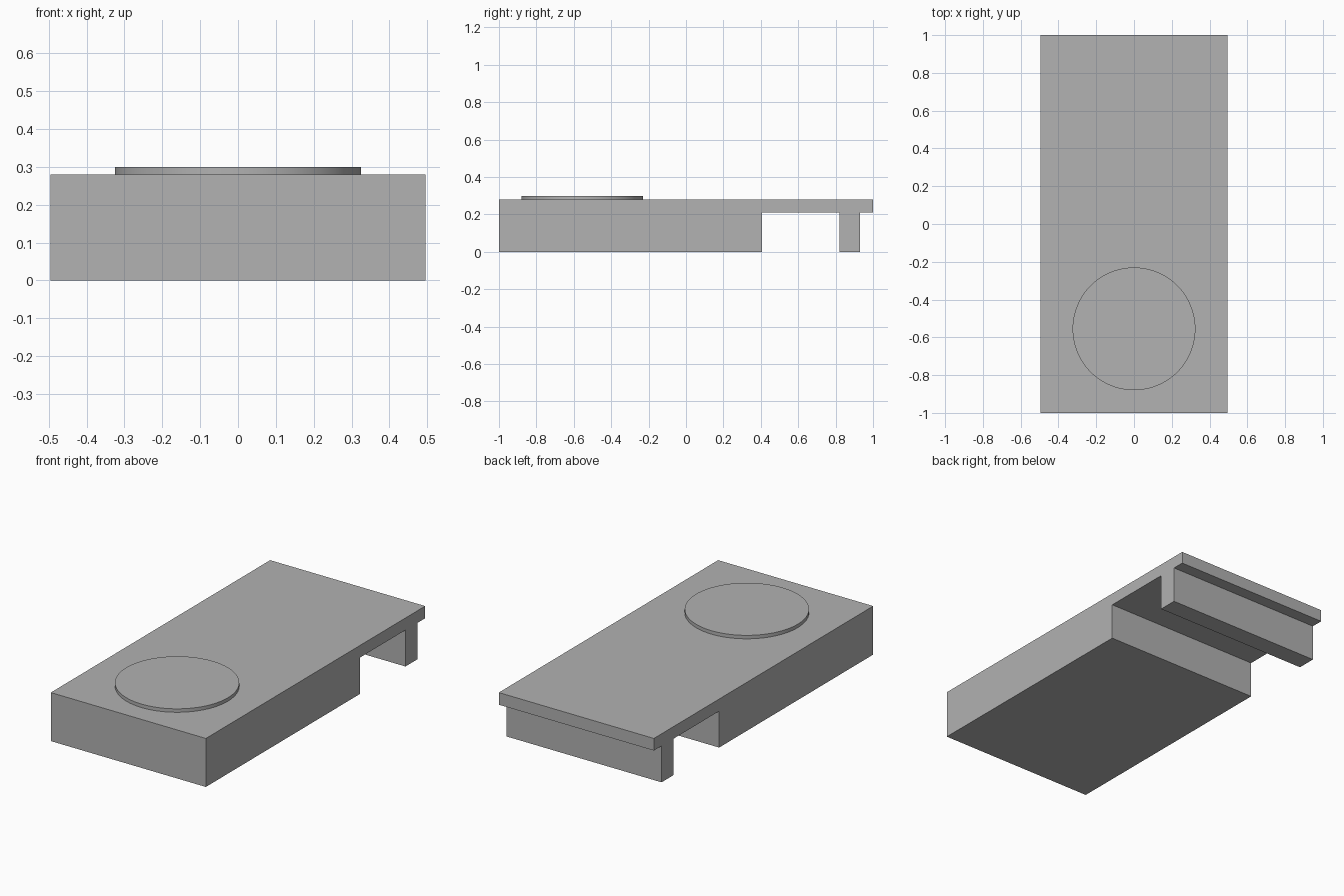
import bpy
import bmesh

old = bpy.data.objects.get("Cube")
if old:
    bpy.data.objects.remove(old, do_unlink=True)

HALF_WIDTH = 0.495

grey = bpy.data.materials.new("mid grey")
grey.use_nodes = True
colour = (0.445, 0.445, 0.445, 1)
grey.diffuse_color = colour
grey.node_tree.nodes["Principled BSDF"].inputs["Base Color"].default_value = colour


def extrude_profile(name, profile, half_width):
    """Extrude a (y, z) side profile across x."""
    bm = bmesh.new()
    face = bm.faces.new([bm.verts.new((-half_width, y, z)) for y, z in profile])
    out = bmesh.ops.extrude_face_region(bm, geom=[face])
    verts = [v for v in out["geom"] if isinstance(v, bmesh.types.BMVert)]
    bmesh.ops.translate(bm, verts=verts, vec=(2 * half_width, 0, 0))
    bmesh.ops.recalc_face_normals(bm, faces=bm.faces)
    mesh = bpy.data.meshes.new(name)
    bm.to_mesh(mesh)
    bm.free()
    mesh.materials.append(grey)
    obj = bpy.data.objects.new(name, mesh)
    bpy.context.collection.objects.link(obj)
    return obj


# Body: solid front block, thin rear deck, cross-wide rear leg and back lip
extrude_profile("body", [
    (-1, 0), (0.405, 0), (0.405, 0.21), (0.82, 0.21), (0.82, 0),
    (0.93, 0), (0.93, 0.21), (1, 0.21), (1, 0.28), (-1, 0.28),
], HALF_WIDTH)

# Raised round disc on the front of the deck
bpy.ops.mesh.primitive_cylinder_add(
    vertices=96, radius=0.325, depth=0.03, location=(0, -0.555, 0.285))
disc = bpy.context.object
disc.name = "raised_disc"
disc.data.materials.append(grey)
bpy.ops.object.shade_smooth_by_angle()
